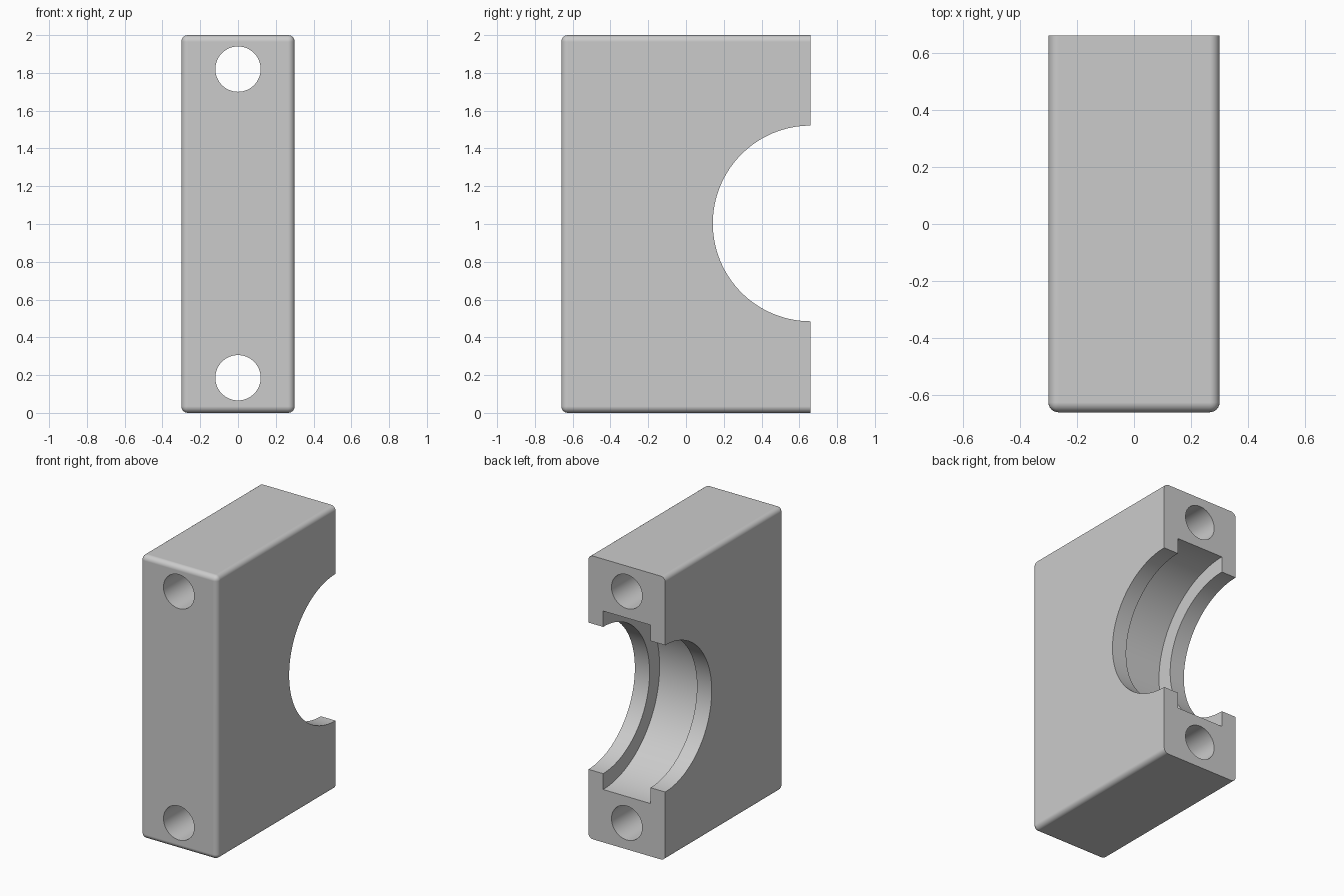
import bpy
import bmesh
from math import radians

if "Cube" in bpy.data.objects:
    bpy.data.objects.remove(bpy.data.objects["Cube"], do_unlink=True)

WIDTH, DEPTH, HEIGHT = 0.60, 1.32, 2.0
BACK = DEPTH / 2
MID_Z = 1.003
HOLE_OFFSET = 0.817

grey = bpy.data.materials.new("light grey")
grey.use_nodes = True
colour = (0.6, 0.6, 0.6, 1)
grey.diffuse_color = colour
grey.node_tree.nodes["Principled BSDF"].inputs["Base Color"].default_value = colour


def cylinder(name, radius, length, location, rotation, sides):
    bpy.ops.mesh.primitive_cylinder_add(vertices=sides, radius=radius, depth=length,
                                        location=location, rotation=rotation)
    cutter = bpy.context.object
    cutter.name = name
    cutter.hide_render = True
    return cutter


# Block, rounded on every edge except those around the back mating face
mesh = bpy.data.meshes.new("clamp_block")
bm = bmesh.new()
bmesh.ops.create_cube(bm, size=1)
bmesh.ops.scale(bm, vec=(WIDTH, DEPTH, HEIGHT), verts=bm.verts)
bmesh.ops.translate(bm, vec=(0, 0, HEIGHT / 2), verts=bm.verts)
rounded = [e for e in bm.edges if min(v.co.y for v in e.verts) < 0]
bmesh.ops.bevel(bm, geom=rounded, offset=0.035, segments=6, profile=0.5,
                affect='EDGES', clamp_overlap=True)
bm.to_mesh(mesh)
bm.free()
block = bpy.data.objects.new("clamp_block", mesh)
bpy.context.collection.objects.link(block)
mesh.materials.append(grey)

# Half-round bore with a wider groove between two lips
across = (0, radians(90), 0)
centre = (0, BACK, MID_Z)
cutters = [cylinder("bore_cutter", 0.518, 1.0, centre, across, 128),
           cylinder("groove_cutter", 0.63, 0.37, centre, across, 128)]

# Bolt holes running front to back
for side, label in ((1, "upper"), (-1, "lower")):
    cutters.append(cylinder(label + "_bolt_hole_cutter", 0.12, 2.0,
                            (0, 0, MID_Z + side * HOLE_OFFSET),
                            (radians(90), 0, 0), 64))

# Cut the openings
bpy.ops.object.select_all(action='DESELECT')
bpy.context.view_layer.objects.active = block
block.select_set(True)
for cutter in cutters:
    cut = block.modifiers.new(cutter.name, 'BOOLEAN')
    cut.operation = 'DIFFERENCE'
    cut.solver = 'EXACT'
    cut.object = cutter
    bpy.ops.object.modifier_apply(modifier=cut.name)
    bpy.data.objects.remove(cutter, do_unlink=True)

# Smooth curved surfaces, crisp openings and flat sides
bpy.ops.object.shade_smooth_by_angle(angle=radians(30))
weighted = block.modifiers.new("flat_face_normals", 'WEIGHTED_NORMAL')
weighted.keep_sharp = True
